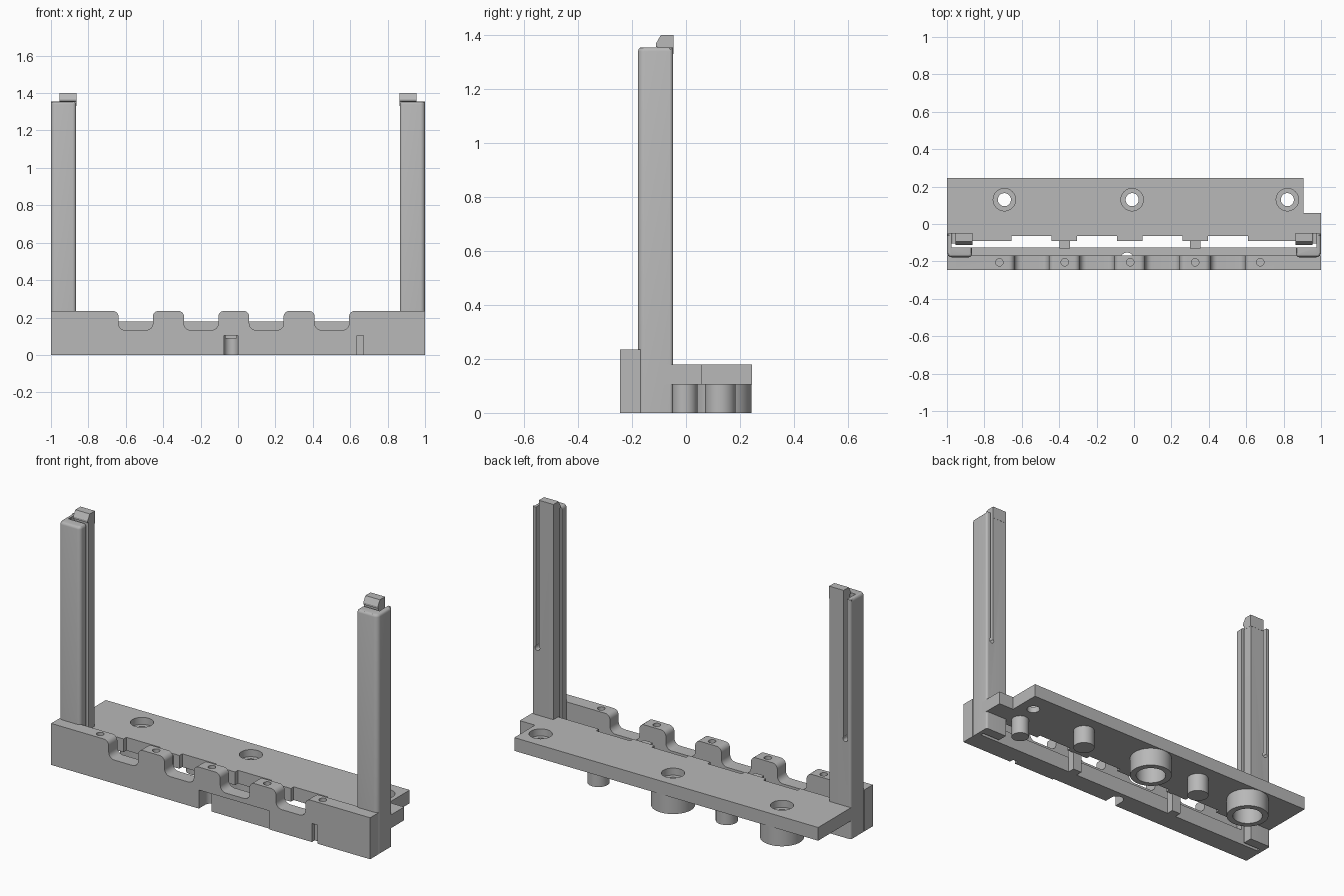
import bpy, bmesh, math
from mathutils import Vector

if "Cube" in bpy.data.objects:
    bpy.data.objects.remove(bpy.data.objects["Cube"], do_unlink=True)

grey = bpy.data.materials.new("plain grey")
grey.use_nodes = True
grey.diffuse_color = (0.48, 0.48, 0.48, 1)
grey.node_tree.nodes["Principled BSDF"].inputs["Base Color"].default_value = (0.48, 0.48, 0.48, 1)


def to_object(name, bm):
    bmesh.ops.recalc_face_normals(bm, faces=bm.faces)
    mesh = bpy.data.meshes.new(name)
    bm.to_mesh(mesh)
    bm.free()
    mesh.materials.append(grey)
    ob = bpy.data.objects.new(name, mesh)
    bpy.context.collection.objects.link(ob)
    return ob


def fillet(points):
    """Round the corners of (u, v, radius) points into a flat outline."""
    out = []
    for i, (u, v, r) in enumerate(points):
        p = Vector((u, v))
        if r == 0:
            out.append(p)
            continue
        a = (Vector(points[i - 1][:2]) - p).normalized()
        b = (Vector(points[(i + 1) % len(points)][:2]) - p).normalized()
        for k in range(7):
            t = k / 6 * math.pi / 2
            out.append(p + a * r * (1 - math.sin(t)) + b * r * (1 - math.cos(t)))
    return out


def extrude(name, points, axis, lo, hi, top_bevel=0):
    """Extrude an outline along z (xy outline), y (xz) or x (yz)."""
    place = {"z": lambda u, v: (u, v, lo), "y": lambda u, v: (u, lo, v),
             "x": lambda u, v: (lo, u, v)}[axis]
    step = Vector([(hi - lo) * (axis == c) for c in "xyz"])
    bm = bmesh.new()
    face = bm.faces.new([bm.verts.new(place(*p)) for p in fillet(points)])
    ret = bmesh.ops.extrude_face_region(bm, geom=[face])
    bmesh.ops.translate(bm, vec=step, verts=[g for g in ret["geom"] if isinstance(g, bmesh.types.BMVert)])
    if top_bevel:
        edges = [e for e in bm.edges if all(v.co.z > hi - 1e-4 for v in e.verts)
                 and any(v.co.y < -0.06 for v in e.verts)]
        bmesh.ops.bevel(bm, geom=edges, offset=top_bevel, segments=3, profile=0.5, affect="EDGES")
    return to_object(name, bm)


def box(name, x, y, z):
    pts = [(x[0], y[0], 0), (x[1], y[0], 0), (x[1], y[1], 0), (x[0], y[1], 0)]
    return extrude(name, pts, "z", *z)


def cylinder(name, x, y, r, z0, z1, segments=32):
    bm = bmesh.new()
    bmesh.ops.create_cone(bm, cap_ends=True, segments=segments, radius1=r, radius2=r, depth=z1 - z0)
    bmesh.ops.translate(bm, vec=(x, y, (z0 + z1) / 2), verts=bm.verts)
    return to_object(name, bm)


def cut(ob, cutters):
    for c in cutters:
        c.hide_render = True
        mod = ob.modifiers.new("cut", "BOOLEAN")
        mod.operation, mod.solver, mod.object = "DIFFERENCE", "EXACT", c
        bpy.context.view_layer.objects.active = ob
        bpy.ops.object.modifier_apply(modifier=mod.name)
        bpy.data.objects.remove(c, do_unlink=True)


parts = []
scallops = [-0.547, -0.197, 0.152, 0.502]

# Front wall with four rounded scallops along its top
outline = [(-1, 0, 0), (-1, 0.235, 0)]
for c in scallops:
    outline += [(c - 0.092, 0.235, 0.03), (c - 0.092, 0.133, 0.035),
                (c + 0.092, 0.133, 0.035), (c + 0.092, 0.235, 0.03)]
outline += [(1, 0.235, 0), (1, 0, 0)]
wall = extrude("front_wall", outline, "y", -0.245, -0.168)
cut(wall, [cylinder("cutter", x, -0.205, 0.02, 0.16, 0.3, 20) for x in (-0.72, -0.37, -0.02, 0.327, 0.675)])
# Pocket, shallow recess and slit in the lower front face
cut(wall, [cylinder("cutter", -0.037, -0.19, 0.037, -0.1, 0.105),
           box("cutter", (-0.074, 0), (-0.3, -0.19), (-0.1, 0.105)),
           box("cutter", (-0.01, 0.37), (-0.3, -0.237), (-0.1, 0.105)),
           box("cutter", (0.635, 0.67), (-0.3, -0.22), (-0.1, 0.105))])
ledge = box("wall_ledge", (-0.99, 0.99), (-0.168, -0.125), (0, 0.09))
cut(ledge, [cylinder("cutter", -0.037, -0.19, 0.037, -0.1, 0.105)])
parts += [wall, ledge]

# Rear plate: stepped corner, shallow front notches, counterbored holes
outline = [(1, -0.09, 0), (1, 0.06, 0), (0.905, 0.06, 0), (0.905, 0.245, 0), (-1, 0.245, 0), (-1, -0.09, 0)]
for c in scallops:
    outline += [(c - 0.107, -0.09, 0), (c - 0.107, -0.065, 0), (c + 0.107, -0.065, 0), (c + 0.107, -0.09, 0)]
plate = extrude("rear_plate", outline, "z", 0.105, 0.18)
holes = [-0.693, -0.01, 0.82]
cut(plate, [cylinder("cutter", x, 0.13, 0.035, 0, 0.3) for x in holes]
    + [cylinder("cutter", x, 0.13, 0.06, 0.14, 0.3) for x in holes])
parts.append(plate)

# Bridges between wall and plate
for i, x in enumerate((-0.37, 0.328)):
    parts.append(box(f"bridge_{i + 1}", (x - 0.028, x + 0.028), (-0.13, -0.085), (0, 0.17)))

# Hollow bosses and solid pegs under the plate
for i, x in enumerate(holes[:2]):
    boss = cylinder(f"hollow_boss_{i + 1}", x, 0.13, 0.113, 0, 0.105, 48)
    cut(boss, [cylinder("cutter", x, 0.13, 0.08, -0.1, 0.2)])
    parts.append(boss)
for i, (x, y) in enumerate([(-0.345, 0.127), (0.46, 0.127), (0.80, -0.005)]):
    parts.append(cylinder(f"peg_{i + 1}", x, y, 0.057 if y > 0 else 0.047, 0, 0.106))

# Upright clip posts: slotted column with a hooked tongue
for side, s in (("left", 1), ("right", -1)):
    post = extrude(f"{side}_post", [(s * 0.865, -0.178, 0.02), (s, -0.178, 0.025), (s, -0.048, 0.012),
                                    (s * 0.865, -0.048, 0)], "z", 0, 1.355, 0.015)
    gap = box("cutter", sorted((s * 0.8, s * 0.976)), (-0.125, -0.105), (-0.1, 1.6))
    slit = box("cutter", sorted((s * 0.955, s * 0.975)), (-0.115, 0.1), (0.56, 1.6))
    eye = extrude("cutter", [(s * 0.965 + 0.015 * math.cos(k * math.pi / 8),
                              0.56 + 0.015 * math.sin(k * math.pi / 8), 0) for k in range(16)],
                  "y", -0.115, 0.1)
    cut(post, [gap, slit, eye])
    x0, x1 = sorted((s * 0.864, s * 0.955))
    hook = extrude(f"{side}_hook", [(-0.105, 1.33, 0), (-0.105, 1.355, 0), (-0.112, 1.357, 0), (-0.112, 1.368, 0),
                                    (-0.093, 1.40, 0), (-0.047, 1.40, 0), (-0.047, 1.33, 0)], "x", x0, x1)
    parts += [post, hook]

# Smooth the rounded surfaces, keep edges sharp
bpy.ops.object.select_all(action="DESELECT")
for ob in parts:
    ob.select_set(True)
bpy.context.view_layer.objects.active = parts[0]
bpy.ops.object.shade_smooth_by_angle(angle=math.radians(30))
